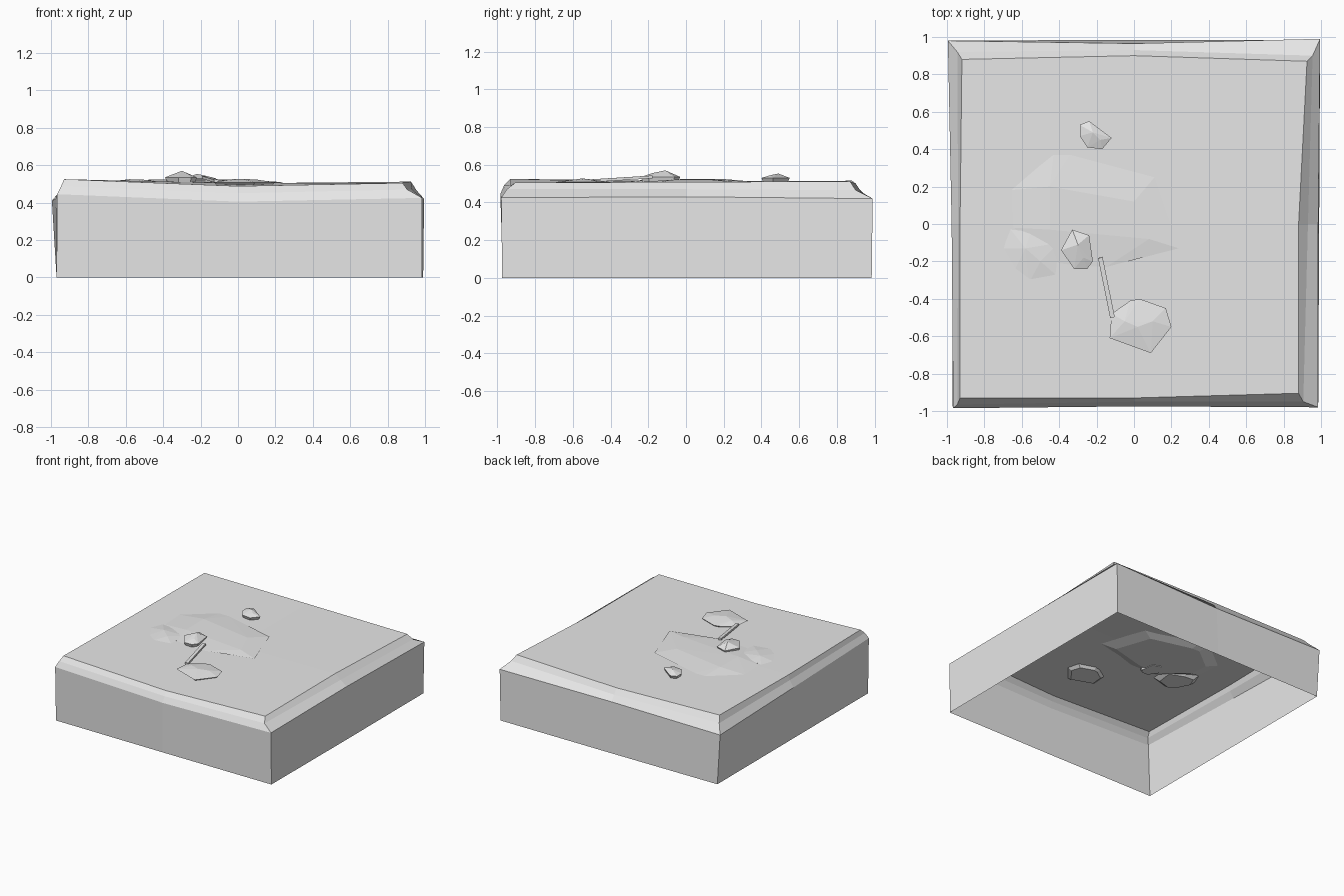
import bpy, bmesh
from mathutils import Vector

if "Cube" in bpy.data.objects:
    bpy.data.objects.remove(bpy.data.objects["Cube"], do_unlink=True)

grey = bpy.data.materials.new("stone grey")
grey.use_nodes = True
grey.diffuse_color = (0.8, 0.8, 0.8, 1)
grey.node_tree.nodes["Principled BSDF"].inputs["Base Color"].default_value = (0.8, 0.8, 0.8, 1)


def finish(name, bm):
    mesh = bpy.data.meshes.new(name)
    bm.to_mesh(mesh)
    bm.free()
    mesh.materials.append(grey)
    obj = bpy.data.objects.new(name, mesh)
    bpy.context.collection.objects.link(obj)
    return obj


def rock(name, outline, rim, drop, peaks):
    """Faceted stone: hull of a rim outline, a smaller base and some peaks."""
    bm = bmesh.new()
    mid = sum((Vector(p) for p in outline), Vector((0, 0))) / len(outline)
    for p in outline:
        bm.verts.new((*p, rim))
        bm.verts.new((*mid.lerp(Vector(p), 0.75), rim - drop))
    for p in peaks:
        bm.verts.new(p)
    hull = bmesh.ops.convex_hull(bm, input=bm.verts[:])
    bmesh.ops.delete(bm, geom=[v for v in hull["geom_interior"] if v.is_valid], context="VERTS")
    bmesh.ops.recalc_face_normals(bm, faces=bm.faces[:])
    return finish(name, bm)


# Ground block: four rings (corner, middle, corner ...) starting front left,
# running anticlockwise; the underside is left open
base = [(-.97, -.97, 0), (0, -.975, 0), (.985, -.975, 0), (.99, 0, 0),
        (.99, .985, 0), (0, .985, 0), (-.97, .98, 0), (-.97, 0, 0)]
shoulder = [(-.967, -.985, .445), (0, -.975, .405), (.985, -.98, .425), (.985, 0, .43),
            (.995, .99, .42), (0, .965, .41), (-.995, .98, .41), (-.975, 0, .42)]
bevel = [(-.945, -.965, .49), (0, -.95, .45), (.905, -.95, .47), (.93, 0, .47),
         (.955, .9, .465), (0, .93, .455), (-.945, .92, .47), (-.94, 0, .47)]
rim = [(-.93, -.93, .525), (0, -.93, .488), (.88, -.905, .505), (.88, 0, .508),
       (.925, .87, .512), (0, .9, .5), (-.92, .88, .515), (-.93, 0, .512)]

bm = bmesh.new()
rings = [[bm.verts.new(p) for p in ring] for ring in (base, shoulder, bevel, rim)]
for low, high in zip(rings, rings[1:]):
    for i in range(8):
        j = (i + 1) % 8
        bm.faces.new((low[i], low[j], high[j], high[i]))
# Slightly sagging top
top, centre = rings[-1], bm.verts.new((0, 0, .503))
for i in range(0, 8, 2):
    bm.faces.new((top[i], top[i + 1], centre, top[i - 1]))
finish("ground_block", bm)

# Low mounds lying in the ground
rock("large_mound",
     [(-.67, .18), (-.43, .37), (-.34, .37), (.11, .25), (.24, -.13),
      (-.15, -.23), (-.4, -.22), (-.65, -.02)], .509, .03,
     [(-.45, .2, .524), (.0, .12, .522), (.08, -.08, .52), (-.45, -.03, .523)])
rock("side_mound",
     [(-.66, -.03), (-.7, -.13), (-.64, -.25), (-.56, -.31), (-.42, -.27),
      (-.4, -.1), (-.55, -.04)], .511, .03,
     [(-.58, -.13, .525), (-.5, -.2, .522)])
rock("flat_stone",
     [(-.13, -.61), (-.12, -.48), (-.02, -.41), (.03, -.4), (.17, -.45),
      (.2, -.55), (.09, -.69)], .508, .03,
     [(.02, -.55, .527), (-.05, -.52, .524), (.1, -.52, .523)])

# Loose stones
rock("boulder",
     [(-.39, -.14), (-.33, -.03), (-.24, -.06), (-.22, -.2), (-.25, -.24), (-.32, -.24)],
     .535, .06, [(-.3, -.11, .57), (-.27, -.18, .555)])
rock("pebble",
     [(-.29, .53), (-.24, .55), (-.12, .46), (-.17, .4), (-.25, .41), (-.29, .47)],
     .53, .04, [(-.22, .49, .553), (-.18, .45, .545)])

# Stick leaning from the boulder to the flat stone
start, end = Vector((-.18, -.18, .535)), Vector((-.115, -.5, .515))
bpy.ops.mesh.primitive_cube_add(size=1, location=(start + end) / 2)
stick = bpy.context.object
stick.name = "stick"
stick.scale = (.025, (end - start).length, .015)
stick.rotation_euler = (end - start).to_track_quat("Y", "Z").to_euler()
stick.data.materials.append(grey)
